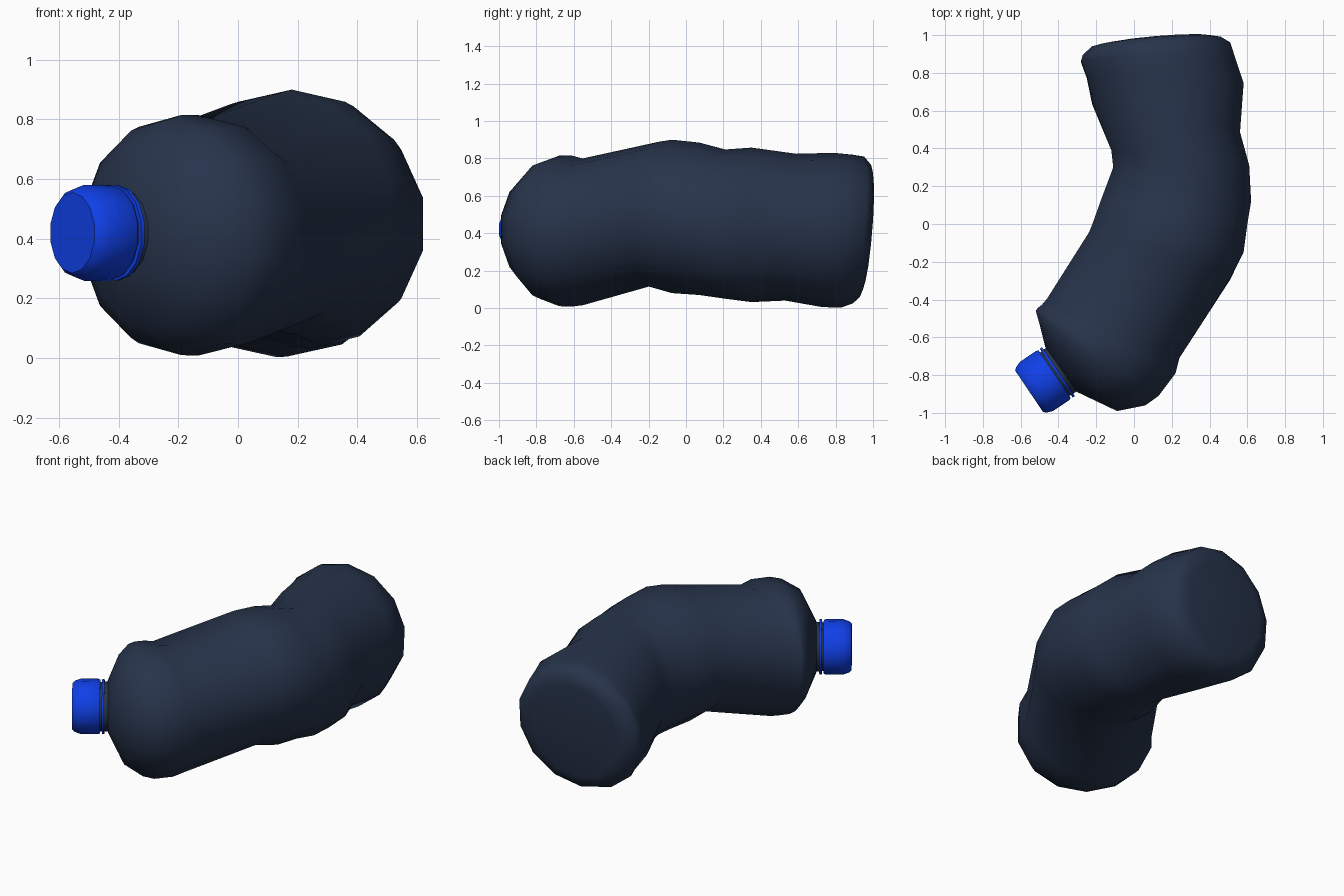
import bpy, bmesh, math
from mathutils import Vector

if "Cube" in bpy.data.objects:
    bpy.data.objects.remove(bpy.data.objects["Cube"])

SIDES = 14
FLAT = math.cos(math.pi / SIDES)      # flats face sideways, corners face up and down


def material(name, color):
    m = bpy.data.materials.new(name)
    m.diffuse_color = color
    m.use_nodes = True
    m.node_tree.nodes["Principled BSDF"].inputs["Base Color"].default_value = m.diffuse_color
    return m


def skin(name, rings, mat, angle):
    """Bridge a list of point rings into a capped tube."""
    bm = bmesh.new()
    loops = [[bm.verts.new(p) for p in ring] for ring in rings]
    for a, b in zip(loops, loops[1:]):
        for i in range(SIDES):
            j = (i + 1) % SIDES
            bm.faces.new((a[i], a[j], b[j], b[i]))
    bm.faces.new(loops[0])
    bm.faces.new(loops[-1])
    bmesh.ops.recalc_face_normals(bm, faces=bm.faces[:])
    me = bpy.data.meshes.new(name)
    bm.to_mesh(me)
    bm.free()
    me.materials.append(mat)
    ob = bpy.data.objects.new(name, me)
    bpy.context.collection.objects.link(ob)
    bpy.ops.object.select_all(action='DESELECT')
    bpy.context.view_layer.objects.active = ob
    ob.select_set(True)
    bpy.ops.object.shade_smooth_by_angle(angle=math.radians(angle))
    return ob


def section(lx, ly, rx, ry, zb, zt, tilt=0.0):
    """Cross-section through left and right points, with bottom, top and lean."""
    c = Vector(((lx + rx) / 2, (ly + ry) / 2, (zb + zt) / 2))
    u = Vector((rx - lx, ry - ly, 0)) / 2 / FLAT
    fwd = Vector((-u.y, u.x, 0)).normalized()
    up = Vector((0, 0, (zt - zb) / 2)) + fwd * tilt
    ts = [math.pi / 2 + 2 * math.pi * i / SIDES for i in range(SIDES)]
    return [c + u * math.cos(t) + up * math.sin(t) for t in ts]


def lathe(name, profile, mat, angle):
    """Turned part on the spout axis; profile is (distance, radius)."""
    origin = Vector((-0.42, -0.795, 0.42))
    axis = Vector((-0.83, -0.56, 0)).normalized()
    side = Vector((-axis.y, axis.x, 0))
    up = Vector((0, 0, 1))
    rings = []
    for s, r in profile:
        ts = [math.pi / 2 + 2 * math.pi * i / SIDES for i in range(SIDES)]
        rings.append([origin + axis * s + side * (r * math.cos(t)) + up * (r * math.sin(t))
                      for t in ts])
    return skin(name, rings, mat, angle)


dark = material("dark_navy", (0.02, 0.034, 0.07, 1))
blue = material("bright_blue", (0.005, 0.05, 0.8, 1))

# Bent bottle body, from spout shoulder to base
sections = [
    (-0.47, -0.65, -0.30, -0.89, 0.27, 0.57),
    (-0.50, -0.53, -0.09, -0.99, 0.10, 0.74),
    (-0.52, -0.46, 0.06, -0.96, 0.03, 0.80),
    (-0.51, -0.445, 0.13, -0.91, 0.01, 0.815),
    (-0.49, -0.43, 0.22, -0.79, 0.008, 0.815),
    (-0.46, -0.395, 0.24, -0.71, 0.015, 0.80),
    (-0.24, -0.05, 0.51, -0.29, 0.115, 0.89, 0.03),
    (-0.22, 0.00, 0.58, -0.15, 0.08, 0.90),
    (-0.17, 0.14, 0.60, 0.00, 0.07, 0.885),
    (-0.11, 0.30, 0.62, 0.12, 0.05, 0.848),
    (-0.12, 0.39, 0.61, 0.31, 0.032, 0.858),
    (-0.22, 0.64, 0.56, 0.48, 0.04, 0.825, 0.03),
    (-0.25, 0.78, 0.58, 0.74, 0.005, 0.83, 0.03),
    (-0.28, 0.86, 0.54, 0.86, 0.003, 0.82, 0.03),
    (-0.27, 0.89, 0.51, 0.955, 0.025, 0.81, 0.03),
    (-0.22, 0.935, 0.46, 0.985, 0.06, 0.765, 0.03),
    (-0.17, 0.945, 0.40, 0.995, 0.11, 0.71, 0.025),
]
skin("bottle_body", [section(*s) for s in sections], dark, 50)

# Neck, tamper ring and screw cap
lathe("bottle_neck", [(-0.06, 0.147), (0.02, 0.14)], dark, 40)
lathe("tamper_ring", [(-0.024, 0.14), (-0.024, 0.16), (-0.010, 0.16), (-0.010, 0.14)], blue, 40)
lathe("screw_cap", [(0.0, 0.14), (0.0, 0.155), (0.012, 0.161), (0.115, 0.161),
                    (0.15, 0.148), (0.163, 0.135)], blue, 35)
